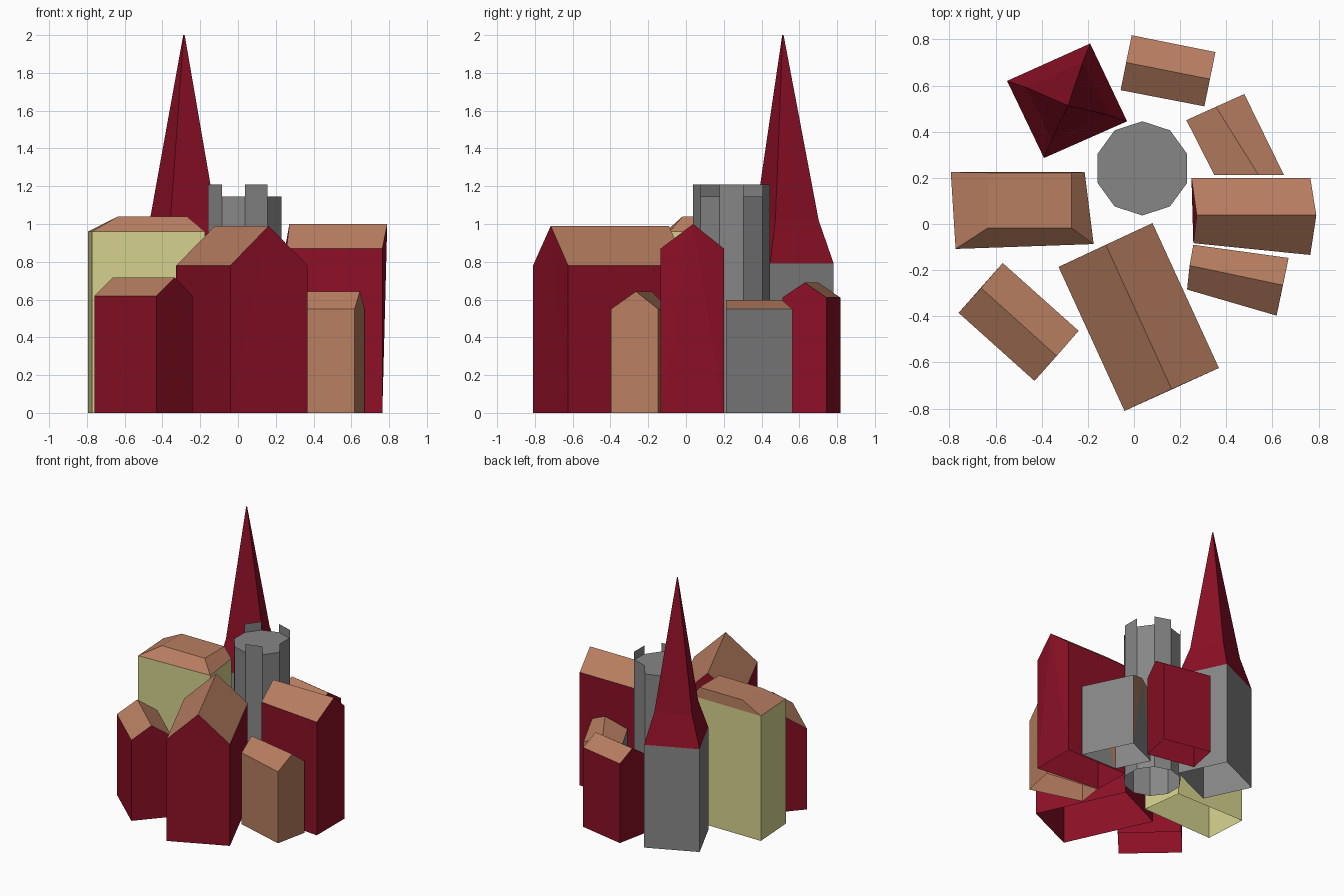
import bpy, bmesh, math
from mathutils import Vector

if "Cube" in bpy.data.objects:
    bpy.data.objects.remove(bpy.data.objects["Cube"])


def material(name, r, g, b):
    m = bpy.data.materials.new(name)
    m.diffuse_color = (r, g, b, 1)
    m.use_nodes = True
    m.node_tree.nodes["Principled BSDF"].inputs["Base Color"].default_value = m.diffuse_color
    return m


RED = material("dark red", 0.262, 0.005, 0.019)
ROOF = material("terracotta", 0.48, 0.21, 0.12)
GREY = material("stone grey", 0.24, 0.24, 0.24)
YELLOW = material("pale yellow", 0.67, 0.65, 0.27)


def build(name, verts, faces, mats):
    """faces: list of (vertex indices, material index)"""
    bm = bmesh.new()
    vs = [bm.verts.new(v) for v in verts]
    for idx, mat in faces:
        bm.faces.new([vs[i] for i in idx]).material_index = mat
    bmesh.ops.recalc_face_normals(bm, faces=bm.faces[:])
    me = bpy.data.meshes.new(name)
    bm.to_mesh(me)
    bm.free()
    for m in mats:
        me.materials.append(m)
    ob = bpy.data.objects.new(name, me)
    bpy.context.collection.objects.link(ob)
    return ob


def level(pts, z):
    return [(x, y, z) for x, y in pts]


def ring(a, b, n, mat):
    """Quads joining two rings of n vertices that start at a and b."""
    return [((a + i, a + (i + 1) % n, b + (i + 1) % n, b + i), mat) for i in range(n)]


def gable_house(name, corners, ridge, eave, top, wall, gable=0):
    """Open-bottomed house; corners 0-1 and 2-3 are the gable ends."""
    v = level(corners, 0) + level(corners, eave) + level(ridge, top)
    f = [((1, 2, 6, 5), 0), ((3, 0, 4, 7), 0)]            # long walls
    for a, b, r in ((0, 1, 8), (2, 3, 9)):                # gable ends
        f += [((a, b, r), 0), ((a, r, a + 4), gable), ((b, b + 4, r), gable)]
    f += [((5, 6, 9, 8), 1), ((7, 4, 8, 9), 1)]           # roof slopes
    build(name, v, f, [wall, ROOF])


gable_house("front_hall",
            [(-0.041, -0.81), (0.368, -0.624), (0.08, 0.004), (-0.327, -0.186)],
            [(0.163, -0.716), (-0.122, -0.09)], 0.78, 0.99, RED)
gable_house("front_left_house",
            [(-0.76, -0.385), (-0.569, -0.169), (-0.24, -0.463), (-0.431, -0.68)],
            [(-0.663, -0.277), (-0.335, -0.572)], 0.62, 0.717, RED)
gable_house("right_house",
            [(0.257, -0.083), (0.249, 0.20), (0.764, 0.20), (0.764, -0.134)],
            [(0.272, 0.038), (0.79, 0.038)], 0.87, 1.0, RED)
gable_house("small_right_house",
            [(0.23, -0.284), (0.257, -0.09), (0.67, -0.147), (0.618, -0.397)],
            [(0.241, -0.18), (0.645, -0.265)], 0.55, 0.643, ROOF)
gable_house("back_right_house",
            [(0.227, 0.45), (0.478, 0.563), (0.65, 0.212), (0.348, 0.212)],
            [(0.355, 0.508), (0.54, 0.212)], 0.55, 0.597, GREY, 1)
gable_house("back_house",
            [(-0.01, 0.818), (-0.058, 0.58), (0.305, 0.51), (0.353, 0.745)],
            [(-0.034, 0.70), (0.329, 0.628)], 0.61, 0.69, RED)

# Yellow house: flat-topped roof with its back edge flush with the wall
base = [(-0.773, -0.108), (-0.175, -0.087), (-0.214, 0.225), (-0.794, 0.225)]
crown = [(-0.635, -0.018), (-0.27, -0.018), (-0.27, 0.222), (-0.635, 0.222)]
build("yellow_house", level(base, 0) + level(base, 0.96) + level(crown, 1.04),
      ring(0, 4, 4, 0) + ring(4, 8, 4, 1) + [((8, 9, 10, 11), 1)], [YELLOW, ROOF])

# Church tower: grey block under a flared spire
foot = [(-0.55, 0.62), (-0.39, 0.286), (-0.03, 0.445), (-0.19, 0.782)]
mid = Vector((-0.29, 0.533))
tip = Vector((-0.286, 0.513))
flare = [tuple(mid.lerp(Vector(p), 0.68)) for p in foot]
point = [tuple(tip + (Vector(p) - mid) * 0.015) for p in foot]
build("church_tower",
      level(foot, 0) + level(foot, 0.79) + level(flare, 1.02) + level(point, 2.0),
      ring(0, 4, 4, 0) + ring(4, 8, 4, 1) + ring(8, 12, 4, 1) + [((12, 13, 14, 15), 1)],
      [GREY, RED])

# Ten-sided keep
circle = [(0.036 + 0.204 * math.cos(math.radians(36 * k - 90)),
           0.241 + 0.204 * math.sin(math.radians(36 * k - 90))) for k in range(10)]
build("round_keep", level(circle, 0) + level(circle, 1.145),
      ring(0, 10, 10, 0) + [(tuple(range(10, 20)), 0)], [GREY])

# Thin battlements on every other side of the keep
for k in range(0, 10, 2):
    p, q = circle[k], circle[k + 1]
    build(f"battlement_{k // 2 + 1}", level([p, q], 1.145) + level([q, p], 1.21),
          [((0, 1, 2, 3), 0)], [GREY])
